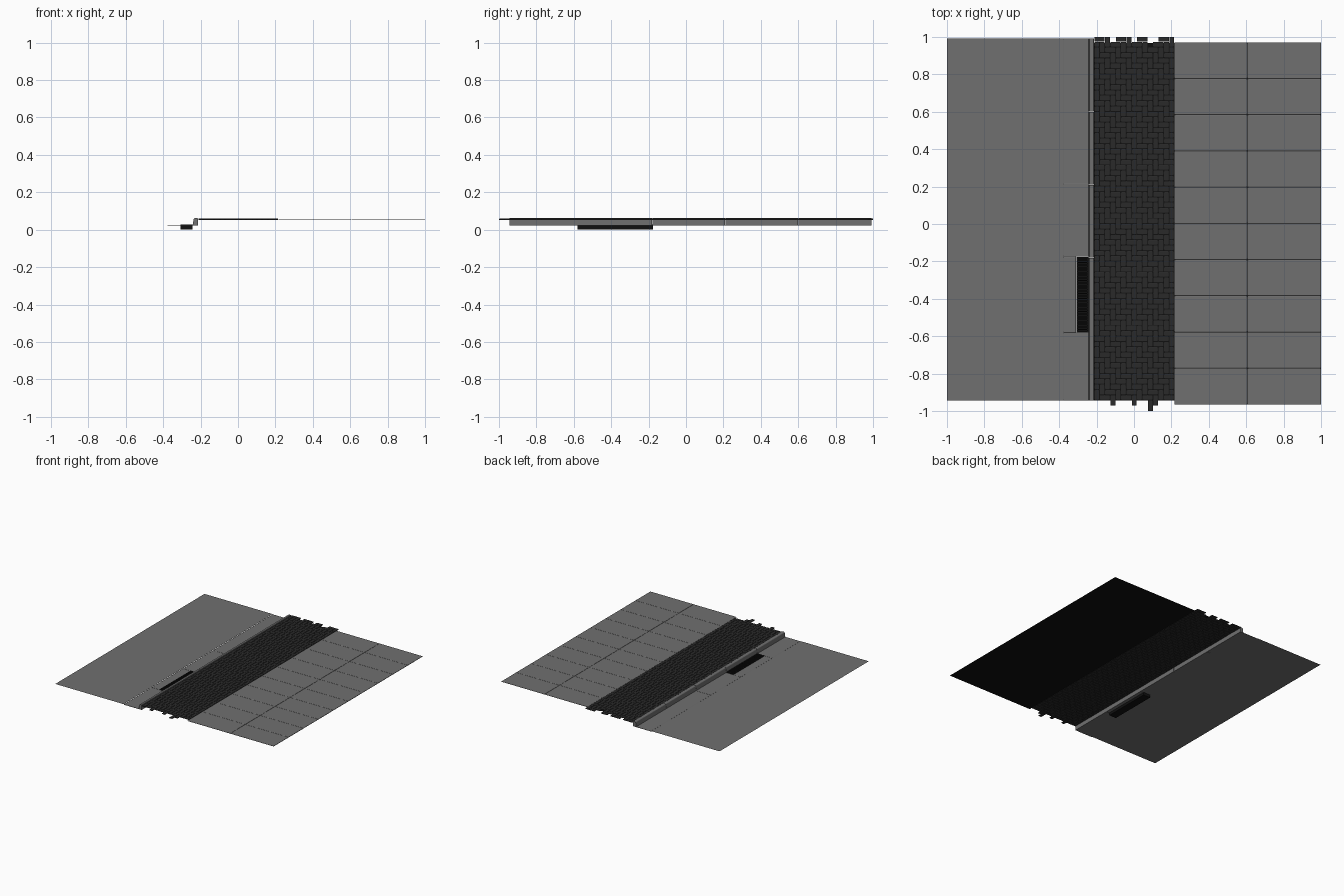
import bpy, bmesh

if "Cube" in bpy.data.objects:
    bpy.data.objects.remove(bpy.data.objects["Cube"])


def material(name, v):
    m = bpy.data.materials.new(name)
    m.diffuse_color = (v, v, v, 1)
    m.use_nodes = True
    m.node_tree.nodes["Principled BSDF"].inputs["Base Color"].default_value = m.diffuse_color
    return m


stone_mat = material("grey_stone", 0.16)
brick_mat = material("dark_brick", 0.023)
iron_mat = material("black_iron", 0.005)
bed_mat = material("dark_bed", 0.005)


def finish(bm, name, mat):
    me = bpy.data.meshes.new(name)
    bm.to_mesh(me)
    bm.free()
    ob = bpy.data.objects.new(name, me)
    bpy.context.collection.objects.link(ob)
    me.materials.append(mat)
    return ob


def slab(bm, x0, x1, y0, y1, z0, z1, c=0.0):
    """Box whose top rim is chamfered by c."""
    rings = [(z0, 0), (z1 - c * 0.6, 0), (z1, c)] if c else [(z0, 0), (z1, 0)]
    loops = [[bm.verts.new(p) for p in ((x0 + i, y0 + i, z), (x1 - i, y0 + i, z),
                                        (x1 - i, y1 - i, z), (x0 + i, y1 - i, z))]
             for z, i in rings]
    bm.faces.new(loops[0][::-1])
    bm.faces.new(loops[-1])
    for a, b in zip(loops, loops[1:]):
        for k in range(4):
            n = (k + 1) % 4
            bm.faces.new((a[k], a[n], b[n], b[k]))


def sheet(name, x0, x1, y0, y1, z, mat):
    bm = bmesh.new()
    bm.faces.new([bm.verts.new(p) for p in
                  ((x0, y0, z), (x1, y0, z), (x1, y1, z), (x0, y1, z))])
    return finish(bm, name, mat)


Y0, Y1 = -0.944, 0.993         # road and kerb ends
ROAD = 0.0255
PATH = 0.058

# road surface
sheet("road", -1, -0.38, Y0, Y1, ROAD, stone_mat)

# gutter slabs, narrowed beside the drain, on a grey underside
joints = [Y0, -0.58, -0.175, 0.217, Y1]
bm = bmesh.new()
for a, b in zip(joints, joints[1:]):
    right = -0.309 if a == -0.58 else -0.242
    slab(bm, -0.3775, right, a + 0.001, b - 0.001, ROAD - 0.003, ROAD, 0.0025)
    slab(bm, -0.38, right, a, b, ROAD - 0.004, ROAD - 0.003)
finish(bm, "gutter", stone_mat)

# kerb stones: rounded, slightly battered profile
profile = [(-0.215, 0.0215), (-0.215, 0.0605), (-0.217, 0.0625), (-0.231, 0.0625),
           (-0.235, 0.0605), (-0.237, 0.057), (-0.243, 0.0215)]
kerb_joints = [Y0, -0.58, -0.18, 0.21, 0.6, Y1]
bm = bmesh.new()
for a, b in zip(kerb_joints, kerb_joints[1:]):
    ends = [[bm.verts.new((x, y, z)) for x, z in profile] for y in (a + 0.001, b - 0.001)]
    bm.faces.new(ends[0])
    bm.faces.new(ends[1][::-1])
    for k in range(len(profile)):
        n = (k + 1) % len(profile)
        bm.faces.new((ends[0][k], ends[1][k], ends[1][n], ends[0][n]))
bmesh.ops.recalc_face_normals(bm, faces=bm.faces)
finish(bm, "kerb", stone_mat)

# drain: box, rim and cross bars
bm = bmesh.new()
gx0, gx1, gy0, gy1 = -0.307, -0.243, -0.579, -0.177
slab(bm, gx0, gx1, gy0, gy1, 0.0, 0.016)
for x in (gx0, gx1 - 0.008):
    slab(bm, x, x + 0.008, gy0, gy1, 0.016, 0.028)
for y in (gy0, gy1 - 0.008):
    slab(bm, gx0 + 0.008, gx1 - 0.008, y, y + 0.008, 0.016, 0.028)
count = 28
step = (gy1 - gy0 - 0.016) / count
for i in range(count):
    y = gy0 + 0.008 + (i + 0.25) * step
    slab(bm, gx0 + 0.008, gx1 - 0.008, y, y + step * 0.5, 0.016, 0.027)
finish(bm, "drain_grate", iron_mat)

# herringbone brick band with ragged ends
S, COLS, ROWS = 0.0286, 15, 68
bx, by = -0.213, -1 + 2 * S
g = 0.0012
bm = bmesh.new()
for j in range(-2, ROWS):
    for i in range(-1, COLS):
        t = (i - j + 3) % 4
        if t == 0:                                   # brick lying across
            a, b, c, d = max(i, 0), min(i + 2, COLS), j, j + 1
            if j < 0:
                continue
        elif t == 3 and i >= 0:                      # brick lying along
            a, b, c, d = i, i + 1, j, j + 2
            stray = (i == 10)
            if (j == -2 and not stray) or j == ROWS - 1 or (j == ROWS - 2 and stray):
                continue
        else:
            continue
        slab(bm, bx + a * S + g, bx + b * S - g, by + c * S + g, by + d * S - g,
             0.053, 0.0595, 0.0025)
finish(bm, "brick_band", brick_mat)
sheet("brick_bed", bx, bx + COLS * S, by, 0.968, 0.0555, bed_mat)

# sidewalk slabs on a dark bed
px, py0, py1, n = [0.216, 0.606, 1.0], -0.965, 0.971, 10
h = (py1 - py0) / n
bm = bmesh.new()
for a, b in zip(px, px[1:]):
    for j in range(n):
        slab(bm, a + 0.001, b - 0.001, py0 + j * h + 0.001, py0 + (j + 1) * h - 0.001,
             PATH - 0.003, PATH, 0.0025)
finish(bm, "sidewalk", stone_mat)
sheet("sidewalk_bed", px[0], px[-1], py0, py1, PATH - 0.0035, bed_mat)
